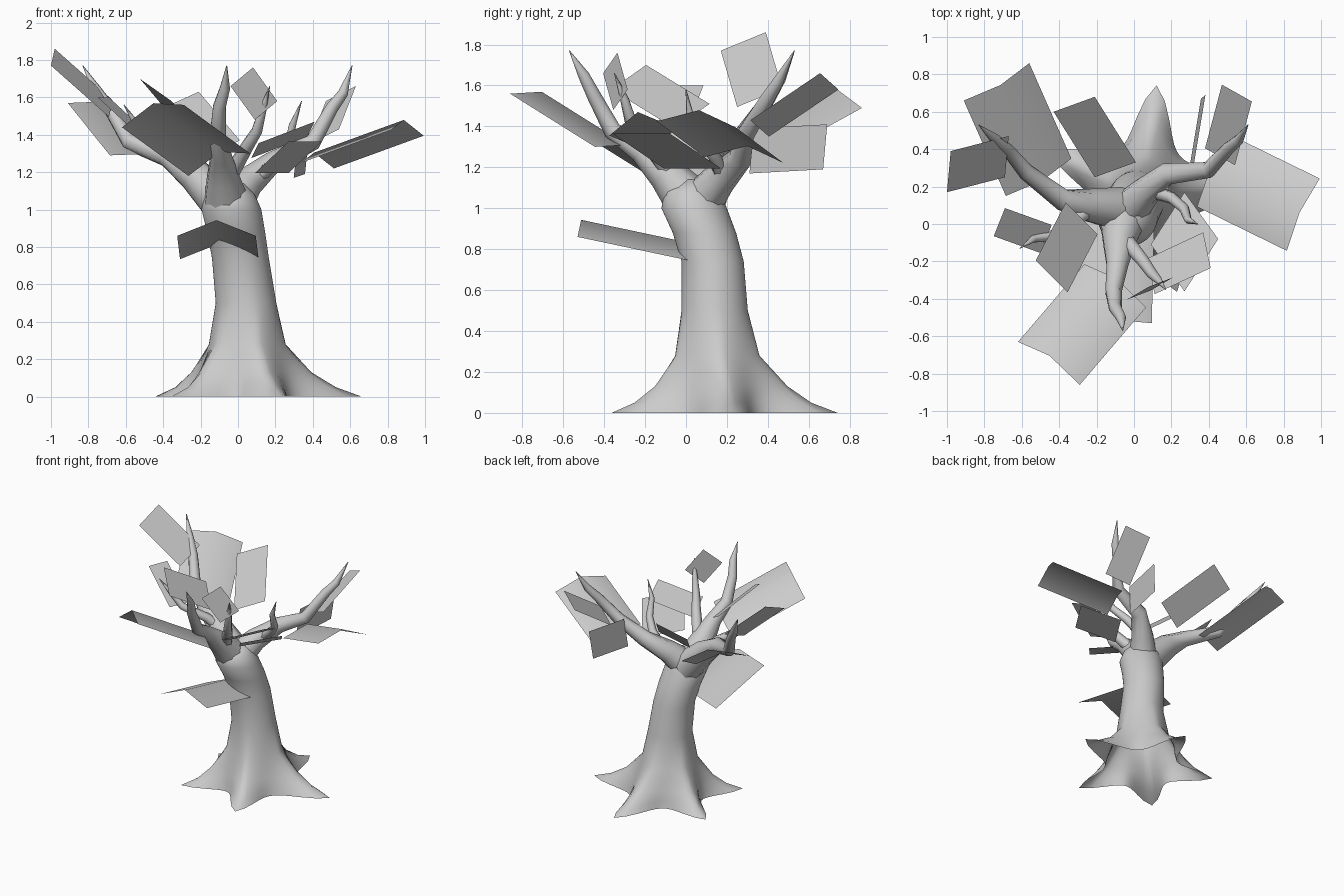
import bpy
import bmesh
import math
from mathutils import Vector

cube = bpy.data.objects.get("Cube")
if cube:
    bpy.data.objects.remove(cube, do_unlink=True)

# One plain grey for everything
grey = bpy.data.materials.new("plain grey")
grey.use_nodes = True
colour = (.6, .6, .6, 1)
grey.diffuse_color = colour
grey.node_tree.nodes["Principled BSDF"].inputs["Base Color"].default_value = colour


def finish(name, bm, angle=70):
    """Turn a bmesh into a named, smooth shaded object."""
    mesh = bpy.data.meshes.new(name)
    bm.to_mesh(mesh)
    bm.free()
    mesh.materials.append(grey)
    obj = bpy.data.objects.new(name, mesh)
    bpy.context.collection.objects.link(obj)
    bpy.ops.object.select_all(action="DESELECT")
    obj.select_set(True)
    bpy.context.view_layer.objects.active = obj
    bpy.ops.object.shade_smooth_by_angle(angle=math.radians(angle))


def loft(name, rings):
    """Bridge a list of point rings into a tube with an open start."""
    bm = bmesh.new()
    loops = [[bm.verts.new(point) for point in ring] for ring in rings]
    count = len(loops[0])
    for low, high in zip(loops, loops[1:]):
        for i in range(count):
            j = (i + 1) % count
            bm.faces.new((low[i], low[j], high[j], high[i]))
    bm.faces.new(loops[-1])
    finish(name, bm)


# Trunk: leaning rings whose lower part flares into five pointed roots
ROOTS = [(6, .605), (84, .585), (156, .55), (222, .56), (288, .55)]
SIDES = 60


def trunk_ring(z, cx, cy, radius, flare, width):
    ring = []
    for i in range(SIDES):
        a = math.tau * i / SIDES
        r = radius
        for root_angle, reach in ROOTS:
            d = math.degrees(a) - root_angle
            d = abs((d + 180) % 360 - 180)
            r += (reach - radius) * flare * math.exp(-(d / width) ** 1.4)
        ring.append((cx + r * math.cos(a), cy + r * math.sin(a), z))
    return ring


TRUNK = [
    (0, .06, .16, .26, 1, 15),
    (.05, .06, .16, .24, .62, 18),
    (.13, .05, .16, .22, .32, 23),
    (.28, .045, .15, .19, .05, 26),
    (.5, .043, .14, .162, 0, 26),
    (.74, .013, .13, .152, 0, 26),
    (.88, -.01, .09, .155, 0, 26),
    (1, -.035, .04, .16, 0, 26),
    (1.08, -.045, .03, .135, 0, 26),
    (1.14, -.04, .05, .07, 0, 26),
]
loft("trunk_and_roots", [trunk_ring(*row) for row in TRUNK])


# Branches: tapering bent tubes given as (x, y, z, radius)
def add_branch(name, path, sides=9):
    points = [Vector(p[:3]) for p in path]
    rings = []
    for i, point in enumerate(points):
        before = points[max(i - 1, 0)]
        after = points[min(i + 1, len(points) - 1)]
        turn = Vector((0, 0, 1)).rotation_difference(after - before)
        ring = []
        for k in range(sides):
            a = math.tau * k / sides
            offset = Vector((math.cos(a), math.sin(a), 0)) * path[i][3]
            ring.append(point + turn @ offset)
        rings.append(ring)
    loft(name, rings)


add_branch("right_branch", [
    (-.08, .08, 1.03, .12), (-.24, .1, 1.19, .09), (-.38, .13, 1.29, .06),
    (-.58, .28, 1.36, .045), (-.68, .4, 1.53, .035),
    (-.75, .46, 1.63, .028), (-.83, .53, 1.77, .002)])
add_branch("left_branch", [
    (-.03, .07, 1.03, .11), (.05, .16, 1.14, .085), (.18, .27, 1.25, .06),
    (.4, .29, 1.36, .045), (.5, .4, 1.54, .035),
    (.56, .45, 1.62, .028), (.61, .53, 1.77, .002)])
add_branch("front_branch", [
    (-.06, .03, 1.02, .13), (-.08, -.1, 1.17, .09), (-.09, -.22, 1.28, .06),
    (-.11, -.36, 1.38, .045), (-.1, -.45, 1.55, .035),
    (-.07, -.5, 1.65, .028), (-.06, -.57, 1.77, .002)])

# Twigs growing out of the branches
add_branch("front_twig", [
    (-.05, -.08, 1.17, .045), (.05, -.2, 1.34, .035), (.1, -.27, 1.42, .03),
    (.13, -.3, 1.53, .022), (.17, -.35, 1.66, .002)], 7)
add_branch("left_twig", [
    (.08, .18, 1.15, .04), (.2, .14, 1.25, .032), (.27, .08, 1.33, .028),
    (.29, .02, 1.45, .02), (.34, 0, 1.58, .002)], 7)
add_branch("right_twig", [
    (-.22, .09, 1.18, .04), (-.3, .03, 1.27, .035), (-.45, -.07, 1.36, .028),
    (-.54, -.08, 1.45, .02), (-.61, -.13, 1.56, .002)], 7)


# Leaves: thin sheets from an outer edge to an inner edge, with a ridge
# raised square to the sheet
def add_leaf(name, outer, inner, half_width, ridge=0):
    bm = bmesh.new()
    outer, inner, side = Vector(outer), Vector(inner), Vector(half_width)
    normal = (inner - outer).cross(side).normalized()
    if normal.z < 0:
        normal.negate()
    rows = []
    for middle in (outer, inner):
        strip = (middle - side, middle + normal * ridge, middle + side)
        rows.append([bm.verts.new(point) for point in strip])
    for i in range(2):
        face = bm.faces.new((rows[0][i], rows[0][i + 1], rows[1][i + 1], rows[1][i]))
        face.normal_update()
        if face.normal.dot(normal) < 0:
            face.normal_flip()
    finish(name, bm)


add_leaf("right_back_leaf", (-.735, .76, 1.53), (-.51, .25, 1.25), (.175, .1, -.04), .055)
add_leaf("right_tip_leaf", (-.99, .28, 1.815), (-.68, .36, 1.54), (.01, .11, .045))
add_leaf("back_leaf", (-.32, .64, 1.58), (-.1, .29, 1.32), (.11, .04, .05))
add_leaf("left_tip_leaf", (.55, .7, 1.62), (.46, .36, 1.39), (.08, -.045, .04))
add_leaf("upright_leaf", (.37, .68, 1.3), (.31, .32, 1.28), (.012, .01, .11))
add_leaf("left_large_leaf", (.905, .05, 1.41), (.425, .285, 1.235), (.088, .193, -.015), .073)
add_leaf("front_large_leaf", (-.455, -.745, 1.5), (-.1, -.33, 1.24), (.165, -.115, .06), .08)
add_leaf("low_front_leaf", (-.115, -.53, .86), (-.1, .06, .735), (.21, 0, 0), .085)
add_leaf("right_front_leaf", (-.44, -.28, 1.64), (-.28, .03, 1.45), (.085, -.085, -.06))
add_leaf("right_small_leaf", (-.72, .01, 1.6), (-.47, -.08, 1.37), (.03, .075, 0))
add_leaf("left_front_leaf", (.39, -.14, 1.43), (.09, -.28, 1.315), (.02, -.095, .04))
add_leaf("left_inner_leaf", (.36, -.22, 1.365), (.18, .03, 1.195), (.09, .14, 0))
add_leaf("front_upper_leaf", (.02, -.37, 1.71), (.15, -.32, 1.53), (.06, .035, .05))
